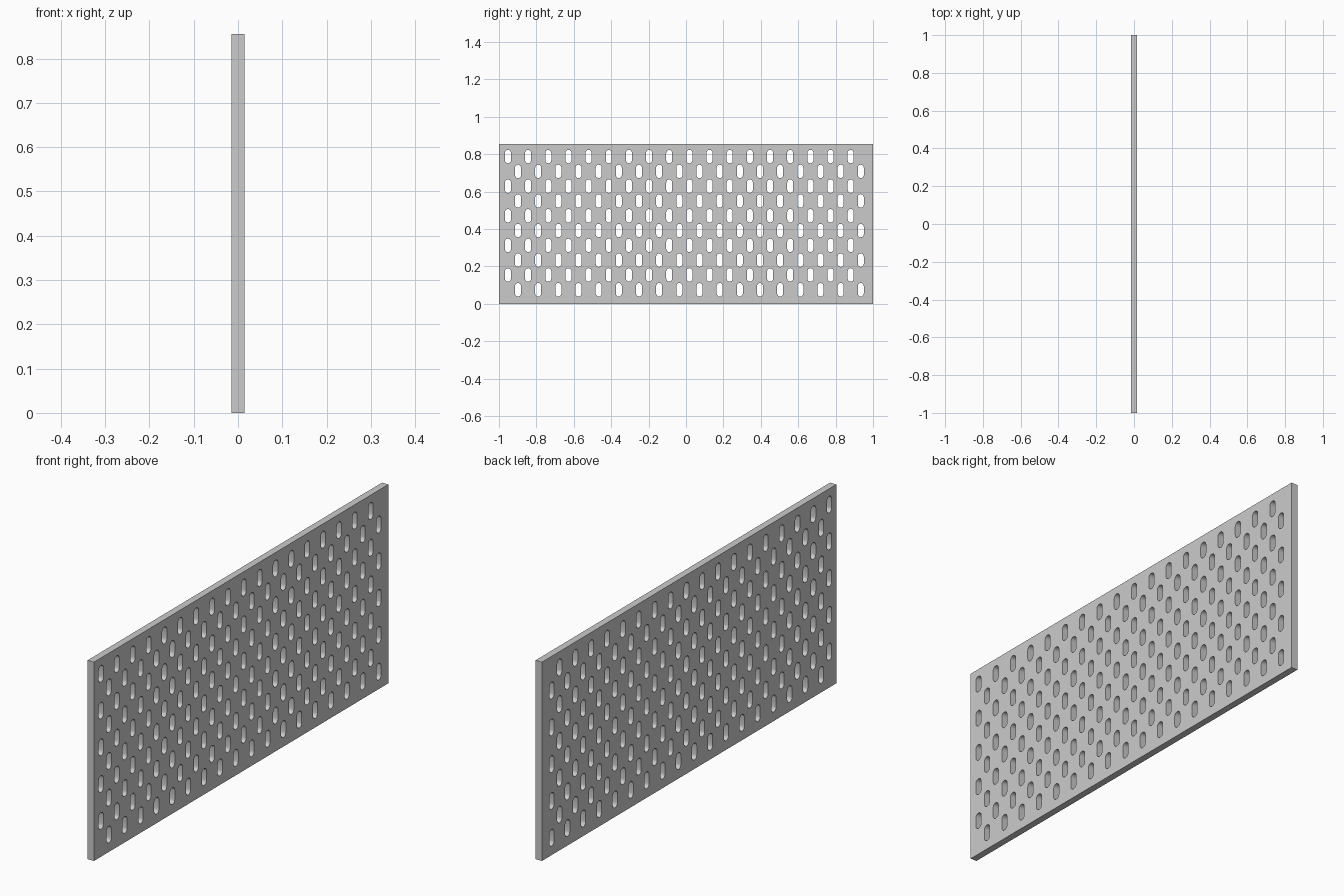
import bpy, bmesh
from math import pi, sin, cos

if "Cube" in bpy.data.objects:
    bpy.data.objects.remove(bpy.data.objects["Cube"])

THICK, LENGTH, HEIGHT = 0.03, 2.0, 0.855
ROWS, COLS = 10, 18
PITCH_Y, PITCH_Z = 0.1078, 0.0791
SLOT_R, SLOT_H = 0.016, 0.072
SEG = 8


def slot_profile(cy, cz):
    """Outline of an upright slot with rounded ends, in the YZ plane."""
    half = SLOT_H / 2 - SLOT_R
    pts = []
    for side in (0, 1):
        for i in range(SEG + 1):
            a = pi * side + pi * i / SEG
            pts.append((cy + SLOT_R * cos(a),
                        cz + (half if side == 0 else -half) + SLOT_R * sin(a)))
    return pts


def add_prism(bm, pts, x0, x1):
    """Closed prism along x from a YZ outline."""
    a = [bm.verts.new((x0, y, z)) for y, z in pts]
    b = [bm.verts.new((x1, y, z)) for y, z in pts]
    bm.faces.new(a[::-1])
    bm.faces.new(b)
    for i in range(len(pts)):
        j = (i + 1) % len(pts)
        bm.faces.new((a[i], a[j], b[j], b[i]))


def make_object(name, bm):
    bmesh.ops.recalc_face_normals(bm, faces=bm.faces[:])
    mesh = bpy.data.meshes.new(name)
    bm.to_mesh(mesh)
    bm.free()
    obj = bpy.data.objects.new(name, mesh)
    bpy.context.collection.objects.link(obj)
    return obj


# Solid panel
bm = bmesh.new()
h = LENGTH / 2
add_prism(bm, [(-h, 0), (h, 0), (h, HEIGHT), (-h, HEIGHT)], -THICK / 2, THICK / 2)
panel = make_object("perforated_panel", bm)

# Staggered slot cutters, bottom row shifted by half a pitch
bm = bmesh.new()
for r in range(ROWS):
    shift = PITCH_Y / 2 if r % 2 == 0 else 0
    for c in range(COLS):
        add_prism(bm, slot_profile(-0.952 + shift + c * PITCH_Y, 0.075 + r * PITCH_Z),
                  -THICK, THICK)
cutter = make_object("slot_cutter", bm)
cutter.hide_render = True

# Cut the slots through the panel
mod = panel.modifiers.new("slots", 'BOOLEAN')
mod.operation = 'DIFFERENCE'
mod.solver = 'EXACT'
mod.object = cutter
bpy.context.view_layer.objects.active = panel
panel.select_set(True)
bpy.ops.object.modifier_apply(modifier=mod.name)
bpy.data.objects.remove(cutter, do_unlink=True)
bpy.ops.object.shade_smooth_by_angle()
